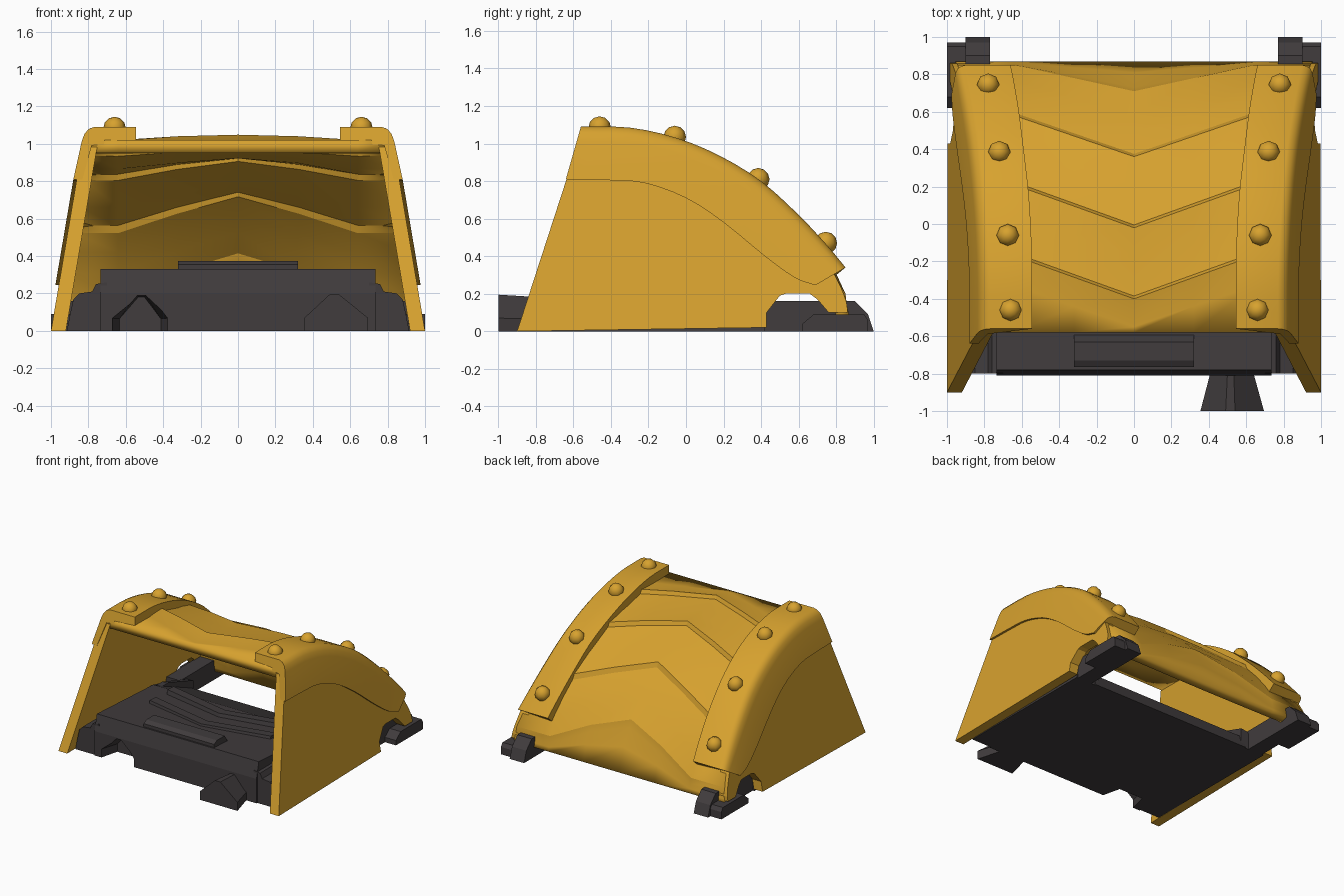
import bpy, bmesh, math
from mathutils import Vector

if "Cube" in bpy.data.objects:
    bpy.data.objects.remove(bpy.data.objects["Cube"])


def material(name, rgb):
    m = bpy.data.materials.new(name)
    m.diffuse_color = (*rgb, 1)
    m.use_nodes = True
    m.node_tree.nodes["Principled BSDF"].inputs["Base Color"].default_value = m.diffuse_color
    return m


YELLOW = material("yellow_paint", (0.68, 0.36, 0.028))
DARK = material("dark_metal", (0.052, 0.045, 0.047))


def finish(bm, name, mat, smooth=None):
    bmesh.ops.recalc_face_normals(bm, faces=bm.faces)
    me = bpy.data.meshes.new(name)
    bm.to_mesh(me)
    bm.free()
    me.materials.append(mat)
    ob = bpy.data.objects.new(name, me)
    bpy.context.collection.objects.link(ob)
    if smooth:
        bpy.ops.object.select_all(action='DESELECT')
        ob.select_set(True)
        bpy.context.view_layer.objects.active = ob
        bpy.ops.object.shade_smooth_by_angle(angle=math.radians(smooth))
    return ob


def loft(name, rings, mat, smooth=None):
    """Closed rings joined in order, with both ends capped."""
    bm = bmesh.new()
    rows = [[bm.verts.new(p) for p in r] for r in rings]
    n = len(rows[0])
    for a, b in zip(rows, rows[1:]):
        for i in range(n):
            j = (i + 1) % n
            bm.faces.new((a[i], a[j], b[j], b[i]))
    bm.faces.new(rows[0])
    bm.faces.new(rows[-1])
    return finish(bm, name, mat, smooth)


def prism(name, profile, x0, x1, mat):
    """Side profile (y, z) extruded across x."""
    return loft(name, [[(x, y, z) for y, z in profile] for x in (x0, x1)], mat)


def spline(points, steps=4):
    """Catmull-Rom curve through points of any dimension."""
    pts = [Vector(p) for p in points]
    pts = [2 * pts[0] - pts[1]] + pts + [2 * pts[-1] - pts[-2]]
    out = []
    for i in range(1, len(pts) - 2):
        a, b, c, d = pts[i - 1:i + 3]
        for k in range(steps):
            t = k / steps
            out.append(0.5 * (2 * b + (c - a) * t + (2 * a - 5 * b + 4 * c - d) * t * t
                              + (3 * b - a - 3 * c + d) * t ** 3))
    return out + [pts[-2]]


def wall_x(z):
    return 1 - 0.17 * z


# Curve of the cover from the front edge down to the back
curve = spline([(-0.58, 1.02), (-0.3, 1.015), (0, 0.95), (0.2, 0.865), (0.4, 0.735),
                (0.6, 0.555), (0.75, 0.37), (0.84, 0.2), (0.87, 0.08)])


def cover_z(y):
    for a, b in zip(curve, curve[1:]):
        if y <= b.x:
            return a.y + (b.y - a.y) * (y - a.x) / (b.x - a.x)
    return curve[-1].y


# Cover panel: overlapping V-shaped steps (centre y, side y, rise)
H = 0.028
rows = [(-0.58, -0.58, 0), (-0.55, -0.33, 0), (-0.4, -0.17, H), (-0.385, -0.155, 0),
        (-0.17, 0.05, 0), (-0.02, 0.21, H), (-0.005, 0.225, 0), (0.21, 0.42, 0),
        (0.36, 0.58, H), (0.375, 0.595, 0), (0.48, 0.68, 0), (0.58, 0.765, 0),
        (0.71, 0.85, H), (0.73, 0.856, 0), (0.81, 0.863, 0), (0.87, 0.87, 0)]
bm = bmesh.new()
grid = []
for yc, ys, rise in rows:
    line = []
    for c in (-2, -0.64, -0.32, 0, 0.32, 0.64, 2):
        y = yc + (ys - yc) * min(abs(c) / 0.64, 1)
        z = cover_z(y)
        x = c if abs(c) < 1 else math.copysign(wall_x(z) - 0.03, c)
        line.append(bm.verts.new((x, y, z + rise)))
    grid.append(line)
for a, b in zip(grid, grid[1:]):
    for i in range(6):
        bm.faces.new((a[i], a[i + 1], b[i + 1], b[i]))
cover = finish(bm, "cover_panel", YELLOW, 14)
if sum(p.normal.z for p in cover.data.polygons) < 0:
    cover.data.flip_normals()
mod = cover.modifiers.new("thickness", 'SOLIDIFY')
mod.thickness = 0.07
mod.offset = -1

# Side wall outline with the hinge notch
wall = [(-0.9, 0), (0.43, 0.02), (0.43, 0.1), (0.5, 0.19), (0.53, 0.2), (0.66, 0.2),
        (0.7, 0.17), (0.76, 0.1), (0.86, 0.1)]
wall += [(p.x, p.y) for p in reversed(curve) if p.y > 0.12 and p.x > -0.55] + [(-0.565, 1.03)]

# Rim band stations: top y, top z, lower y, lower z, inner x
stations = spline([(-0.56, 1.09, -0.64, 0.81, 0.545), (-0.3, 1.085, -0.42, 0.805, 0.545),
                   (-0.05, 1.03, -0.22, 0.79, 0.55), (0.18, 0.935, 0, 0.71, 0.565),
                   (0.4, 0.8, 0.2, 0.58, 0.59), (0.6, 0.62, 0.42, 0.4, 0.615),
                   (0.75, 0.46, 0.58, 0.285, 0.64), (0.85, 0.34, 0.69, 0.245, 0.66)], 3)
rivets = [(0.66, -0.46, 1.085), (0.675, -0.06, 1.035), (0.72, 0.385, 0.81), (0.78, 0.745, 0.47)]

for s, side in ((-1, "left"), (1, "right")):
    loft(side + "_wall", [[(s * (wall_x(z) - d), y, z) for y, z in wall] for d in (0, 0.08)], YELLOW)

    rings = []
    for i, (ty, tz, ly, lz, xi) in enumerate(stations):
        a, b = stations[max(i - 1, 0)], stations[min(i + 1, len(stations) - 1)]
        n = Vector((a[1] - b[1], b[0] - a[0])).normalized()
        def at(t):
            return ty + (ly - ty) * t, tz + (lz - tz) * t
        ring = [(xi, ty - 0.085 * n.x, tz - 0.085 * n.y), (xi, ty, tz)]
        for inset, t in ((0.045, 0), (0.018, 0.04), (0, 0.13), (-0.008, 0.28), (-0.018, 1)):
            y, z = at(t)
            ring.append((wall_x(z) - inset, y, z))
        ring.append((wall_x(lz) - 0.03, ly, lz))
        y, z = at(0.35)
        ring.append((wall_x(z) - 0.05, y, z))
        rings.append([(s * x, y, z) for x, y, z in ring])
    loft(side + "_rim_band", rings, YELLOW, 35)

    for k, p in enumerate(rivets):
        bm = bmesh.new()
        bmesh.ops.create_uvsphere(bm, u_segments=8, v_segments=6, radius=0.06)
        rivet = finish(bm, f"{side}_rivet_{k + 1}", YELLOW, 50)
        rivet.location = (s * p[0], p[1], p[2])

    # Hinge arm, outer foot and low deck shoulder
    prism(side + "_hinge_arm", [(0.35, 0), (0.35, 0.16), (0.9, 0.16), (0.97, 0.09), (1, 0.0)],
          s * 0.77, s * 0.9, DARK)
    prism(side + "_hinge_foot", [(0.62, 0), (0.62, 0.04), (0.68, 0.09), (0.95, 0.09), (0.97, 0.06), (0.97, 0)],
          s * 0.9, s, DARK)
    outline = [(0.7, 0), (0.915, 0), (0.9, 0.08), (0.88, 0.17), (0.85, 0.2), (0.78, 0.21),
               (0.76, 0.25), (0.7, 0.26)]
    loft(side + "_deck_shoulder", [[(s * x, y, z * k) for x, z in outline]
                                   for y, k in ((-0.8, 1), (0.1, 1), (0.42, 0.6))], DARK)

# Floor deck with a sloping back
deck = prism("floor_deck", [(-0.81, 0), (-0.81, 0.2), (-0.78, 0.33), (-0.05, 0.29), (0.4, 0.1), (0.43, 0)],
             -0.735, 0.735, DARK)
# Raised middle block at the front of the deck
prism("deck_block", [(-0.765, 0.3), (-0.765, 0.355), (-0.73, 0.375), (-0.63, 0.375), (-0.58, 0.3)], -0.32, 0.32, DARK)
# V-shaped deck ridges
for k, y0 in enumerate((-0.5, -0.27)):
    loft(f"deck_ridge_{k + 1}", [[(x, y0 + dy + 0.22 * abs(x), z) for dy, z in
                                 ((0, 0.25), (0.02, 0.33), (0.1, 0.325), (0.13, 0.25))]
                                for x in (-0.55, 0, 0.55)], DARK)


def tab(name, s, y0, y1, low):
    """Pointed latch shape, wide at y0 and narrower at y1."""
    outline = [(-0.165, low), (-0.165, 0.07), (-0.03, 0.195), (0.02, 0.195), (0.175, 0.07), (0.175, low)]
    return loft(name, [[(s * (0.52 + x * k), y, z * (0.93 if k < 1 else 1)) for x, z in outline]
                       for y, k in ((y0, 1), (y1, 0.65))], DARK)


# Front latch tab and the matching recess on the other side
tab("latch_tab", 1, -1, -0.78, 0)
cutter = tab("recess_cutter", -1, -0.9, -0.66, -0.05)
cutter.hide_render = True
cutter.hide_viewport = True
cut = deck.modifiers.new("recess", 'BOOLEAN')
cut.operation = 'DIFFERENCE'
cut.solver = 'EXACT'
cut.object = cutter
